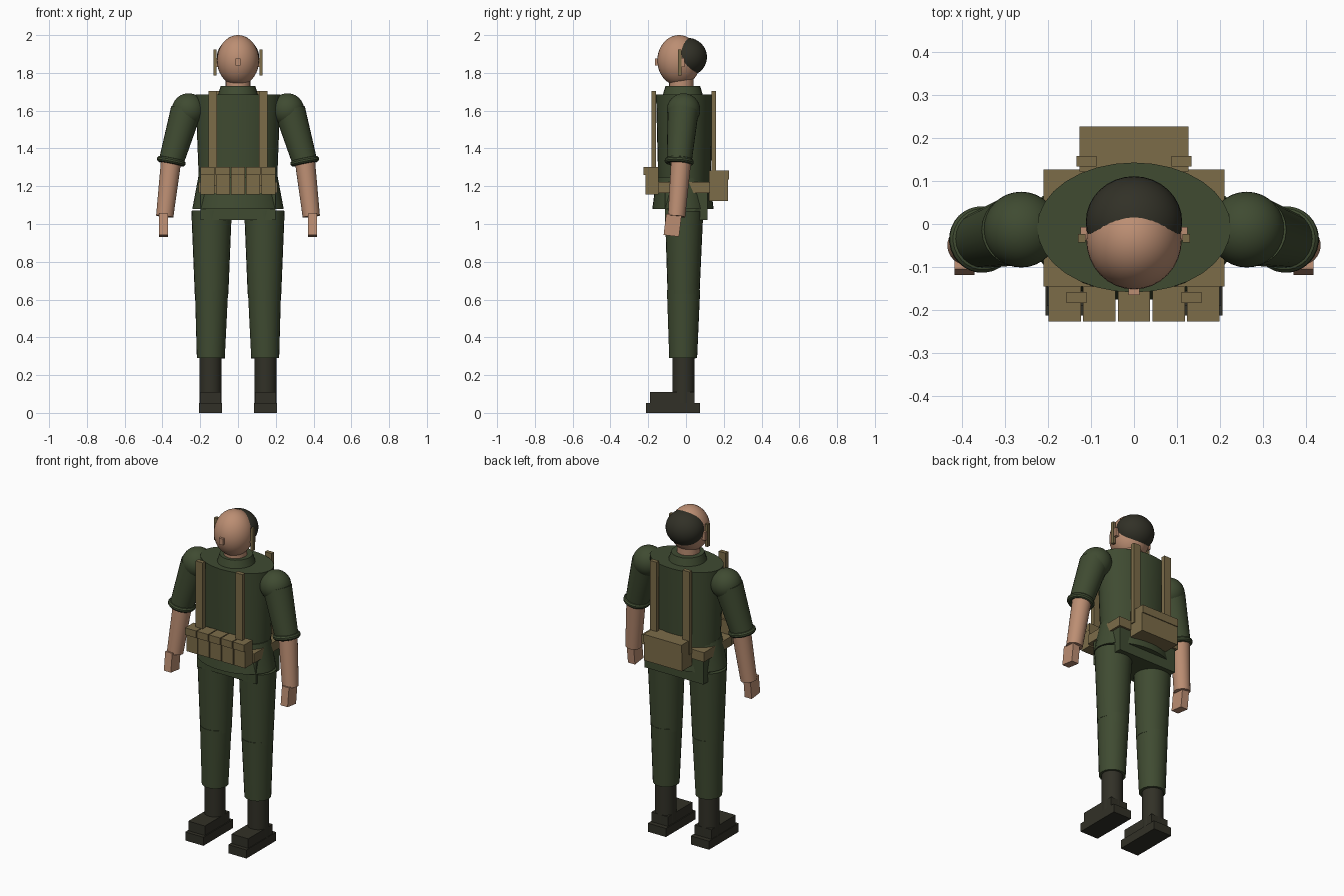
import bpy, bmesh, math
from mathutils import Matrix, Vector

if "Cube" in bpy.data.objects:
    bpy.data.objects.remove(bpy.data.objects["Cube"], do_unlink=True)


def material(name, rgb):
    m = bpy.data.materials.new(name)
    m.use_nodes = True
    color = (*rgb, 1)
    m.diffuse_color = color
    m.node_tree.nodes["Principled BSDF"].inputs["Base Color"].default_value = color
    return m


GREEN = material("uniform green", (0.05, 0.07, 0.031))
SKIN = material("skin", (0.50, 0.27, 0.17))
TAN = material("canvas tan", (0.20, 0.15, 0.066))
DARK = material("dark leather and hair", (0.031, 0.03, 0.02))


def finish(name, bm, mat, smooth=False):
    mesh = bpy.data.meshes.new(name)
    bmesh.ops.recalc_face_normals(bm, faces=bm.faces)
    bm.to_mesh(mesh)
    bm.free()
    mesh.materials.append(mat)
    obj = bpy.data.objects.new(name, mesh)
    bpy.context.collection.objects.link(obj)
    if smooth:
        bpy.ops.object.select_all(action="DESELECT")
        obj.select_set(True)
        bpy.context.view_layer.objects.active = obj
        bpy.ops.object.shade_smooth_by_angle(angle=math.radians(35))
    return obj


def box(name, x, y, z, mat, tilt=0):
    """Box from (low, high) ranges, optionally tilted about x."""
    bm = bmesh.new()
    mid = Vector([(a + b) / 2 for a, b in (x, y, z)])
    size = [abs(b - a) for a, b in (x, y, z)]
    m = Matrix.Translation(mid) @ Matrix.Rotation(tilt, 4, "X") @ Matrix.Diagonal((*size, 1))
    bmesh.ops.create_cube(bm, size=1, matrix=m)
    return finish(name, bm, mat)


def ball(name, center, radii, mat):
    bm = bmesh.new()
    m = Matrix.Translation(center) @ Matrix.Diagonal((*radii, 1))
    bmesh.ops.create_uvsphere(bm, u_segments=32, v_segments=20, radius=1, matrix=m)
    return finish(name, bm, mat, True)


def limb(name, start, end, r1, r2, mat, sides=24, squash=1):
    """Tapered tube from start to end; squash scales its depth."""
    bm = bmesh.new()
    a, b = Vector(start), Vector(end)
    turn = (a - b).to_track_quat("Z", "Y").to_matrix().to_4x4()
    m = Matrix.Translation((a + b) / 2) @ Matrix.Diagonal((1, squash, 1, 1)) @ turn
    bmesh.ops.create_cone(bm, cap_ends=True, segments=sides, radius1=r2, radius2=r1,
                          depth=(a - b).length, matrix=m)
    return finish(name, bm, mat, True)


def ring(name, center, axis, major, minor, mat, steps=28, sides=10):
    """Torus made by spinning a small circle."""
    bm = bmesh.new()
    circle = Matrix.Translation((major, 0, 0)) @ Matrix.Rotation(math.pi / 2, 4, "X")
    bmesh.ops.create_circle(bm, segments=sides, radius=minor, matrix=circle)
    bmesh.ops.spin(bm, geom=bm.verts[:] + bm.edges[:], cent=(0, 0, 0), axis=(0, 0, 1),
                   angle=math.tau, steps=steps, use_merge=True)
    bmesh.ops.remove_doubles(bm, verts=bm.verts, dist=0.0001)
    turn = Vector(axis).to_track_quat("Z", "Y").to_matrix().to_4x4()
    bm.transform(Matrix.Translation(center) @ turn)
    return finish(name, bm, mat, True)


# Head
ball("head", (0, -0.037, 1.866), (0.111, 0.115, 0.134), SKIN)
ball("hair", (0, 0.005, 1.884), (0.112, 0.106, 0.102), DARK)
box("nose", (-0.013, 0.013), (-0.165, -0.13), (1.838, 1.876), SKIN)
limb("neck", (0, -0.024, 1.78), (0, -0.024, 1.67), 0.065, 0.065, SKIN)

# Torso
limb("collar", (0, -0.017, 1.73), (0, -0.017, 1.68), 0.092, 0.107, GREEN)
limb("jacket", (0, -0.008, 1.685), (0, -0.008, 1.22), 0.225, 0.207, GREEN, 32, 0.67)
limb("jacket_skirt", (0, -0.016, 1.25), (0, -0.016, 1.08), 0.21, 0.242, GREEN, 32, 0.67)
box("pelvis", (-0.198, 0.198), (-0.11, 0.115), (1.02, 1.2), GREEN)

# Belt and gear
box("belt", (-0.21, 0.21), (-0.145, 0.127), (1.165, 1.222), TAN)
box("back_pouch", (-0.127, 0.127), (0.122, 0.222), (1.122, 1.28), TAN)
box("back_pouch_flap", (-0.127, 0.127), (0.122, 0.227), (1.235, 1.283), TAN)
for i in range(5):
    x = (i - 2) * 0.0805
    box(f"ammo_pouch_{i + 1}", (x - 0.037, x + 0.037), (-0.215, -0.145), (1.157, 1.295), TAN)
    box(f"pouch_flap_{i + 1}", (x - 0.0375, x + 0.0375), (-0.226, -0.145), (1.26, 1.303), TAN)

# Mirrored parts
for side, s in (("left", 1), ("right", -1)):
    box(f"{side}_ear", (s * 0.1, s * 0.124), (-0.038, -0.007), (1.83, 1.88), SKIN)
    box(f"{side}_chin_strap", (s * 0.113, s * 0.13), (-0.043, -0.023), (1.787, 1.923), TAN)
    box(f"{side}_front_strap", (s * 0.11, s * 0.157), (-0.183, -0.158), (1.2, 1.705), TAN)
    box(f"{side}_back_strap", (s * 0.087, s * 0.133), (0.134, 0.158), (1.2, 1.705), TAN)

    # Arm
    shoulder = (s * 0.262, -0.013, 1.604)
    cuff = (s * 0.353, -0.036, 1.332)
    wrist = (s * 0.388, -0.05, 1.04)
    ball(f"{side}_shoulder", shoulder, (0.088, 0.088, 0.088), GREEN)
    limb(f"{side}_sleeve", (s * 0.275, -0.015, 1.6), cuff, 0.082, 0.066, GREEN)
    ring(f"{side}_cuff", cuff, (s * 0.09, -0.03, -0.45), 0.062, 0.016, GREEN)
    limb(f"{side}_forearm", (s * 0.353, -0.025, 1.345), wrist, 0.054, 0.046, SKIN)
    box(f"{side}_hand", (s * 0.37, s * 0.417), (-0.112, -0.03), (0.937, 1.05), SKIN, -0.12)

    # Leg
    limb(f"{side}_thigh", (s * 0.14, -0.01, 1.07), (s * 0.14, -0.013, 0.63),
         0.107, 0.089, GREEN, 24, 0.95)
    limb(f"{side}_shin", (s * 0.14, -0.013, 0.65), (s * 0.144, -0.015, 0.29),
         0.088, 0.074, GREEN)

    # Boot
    limb(f"{side}_boot_shaft", (s * 0.146, -0.013, 0.31), (s * 0.146, -0.013, 0.03),
         0.059, 0.059, DARK)
    box(f"{side}_boot_foot", (s * 0.09, s * 0.202), (-0.19, 0.045), (0.04, 0.11), DARK)
    box(f"{side}_boot_sole", (s * 0.084, s * 0.206), (-0.213, 0.073), (0, 0.052), DARK)
